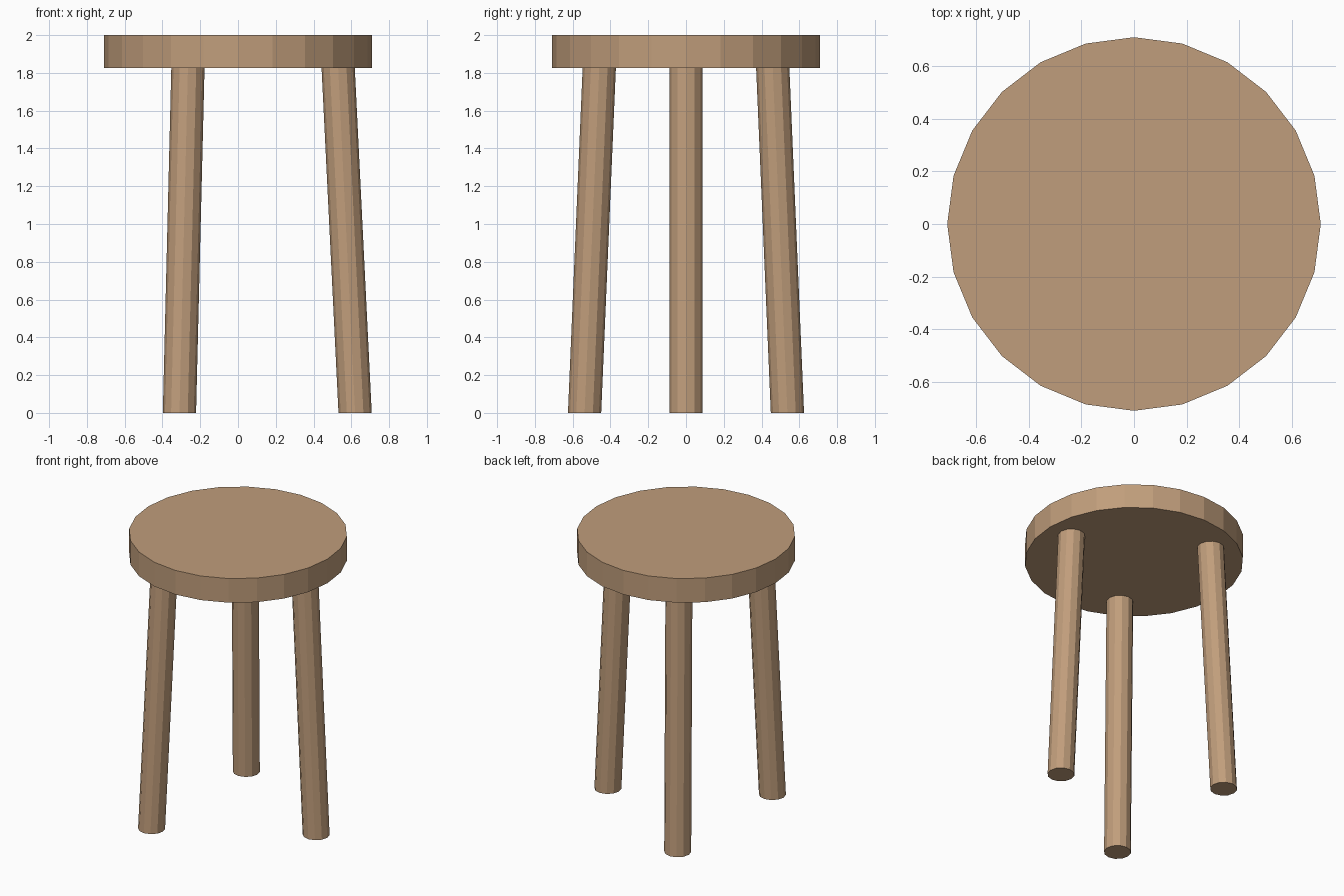
import bpy
import bmesh
from math import cos, sin, radians
from mathutils import Vector

if "Cube" in bpy.data.objects:
    bpy.data.objects.remove(bpy.data.objects["Cube"])

SEAT_R, SEAT_Z = 0.71, 1.827
LEG_R, FOOT_DIST, TOP_DIST = 0.088, 0.62, 0.53

wood = bpy.data.materials.new("wood")
wood.diffuse_color = (0.53, 0.34, 0.20, 1)
wood.use_nodes = True
wood.node_tree.nodes["Principled BSDF"].inputs["Base Color"].default_value = wood.diffuse_color


def prism(name, sides, radius, bottom, top):
    """Flat-faced prism with level ends, leaning from bottom to top centre."""
    bm = bmesh.new()
    bmesh.ops.create_cone(bm, cap_ends=True, segments=sides,
                          radius1=radius, radius2=radius, depth=1)
    for v in bm.verts:
        centre = Vector(bottom if v.co.z < 0 else top)
        v.co = centre + Vector((v.co.x, v.co.y, 0))
    mesh = bpy.data.meshes.new(name)
    bm.to_mesh(mesh)
    bm.free()
    mesh.materials.append(wood)
    obj = bpy.data.objects.new(name, mesh)
    bpy.context.collection.objects.link(obj)
    return obj


# Round seat
prism("seat", 24, SEAT_R, (0, 0, SEAT_Z), (0, 0, 2))

# Three splayed legs
for name, deg in (("right_leg", 0), ("back_left_leg", 120), ("front_left_leg", 240)):
    c, s = cos(radians(deg)), sin(radians(deg))
    prism(name, 12, LEG_R,
          (FOOT_DIST * c, FOOT_DIST * s, 0),
          (TOP_DIST * c, TOP_DIST * s, SEAT_Z + 0.005))
